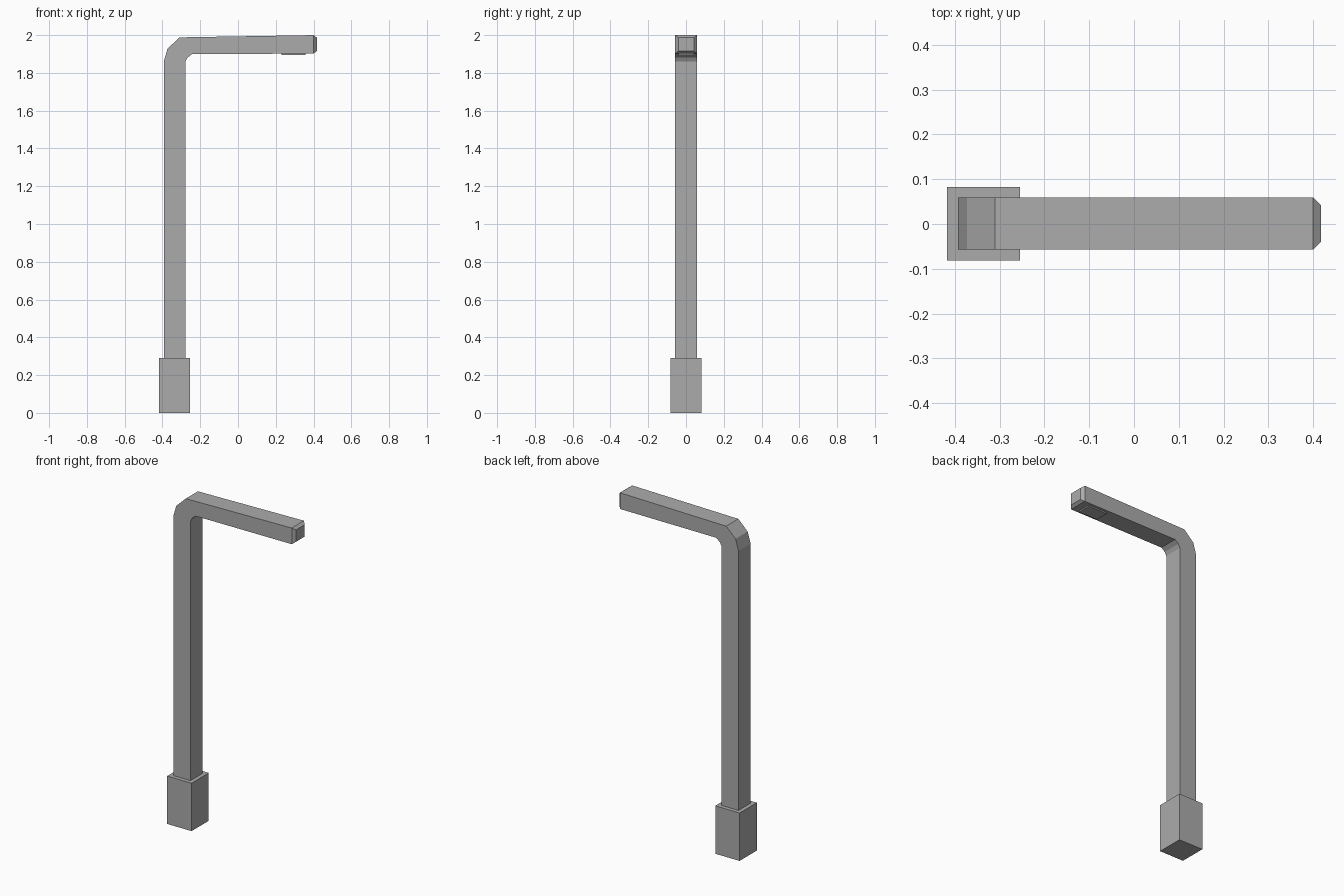
import bpy, bmesh

if "Cube" in bpy.data.objects:
    bpy.data.objects.remove(bpy.data.objects["Cube"])

YC = 0.001   # centre line of the pole in y

# Dark grey metal
metal = bpy.data.materials.new("dark_grey")
metal.diffuse_color = (0.41, 0.41, 0.41, 1)
metal.use_nodes = True
metal.node_tree.nodes["Principled BSDF"].inputs["Base Color"].default_value = metal.diffuse_color


def finish(name, bm):
    bmesh.ops.recalc_face_normals(bm, faces=bm.faces)
    mesh = bpy.data.meshes.new(name)
    bm.to_mesh(mesh)
    bm.free()
    mesh.materials.append(metal)
    ob = bpy.data.objects.new(name, mesh)
    bpy.context.collection.objects.link(ob)
    return ob


def box(name, x0, x1, half_y, z0, z1):
    bm = bmesh.new()
    bmesh.ops.create_cube(bm, size=1)
    for v in bm.verts:
        v.co.x = x1 if v.co.x > 0 else x0
        v.co.y = YC + (half_y if v.co.y > 0 else -half_y)
        v.co.z = z1 if v.co.z > 0 else z0
    return finish(name, bm)


# Thick square base
box("base", -0.417, -0.254, 0.082, 0, 0.29)

# Bent pole: square sections given as (outer point, inner point) in x, z
sections = [
    ((-0.393, 0.29), (-0.278, 0.29)),
    ((-0.393, 1.86), (-0.278, 1.86)),
    ((-0.373, 1.928), (-0.267, 1.881)),
    ((-0.310, 1.988), (-0.243, 1.900)),
    ((0.400, 2.000), (0.400, 1.902)),
    ((0.417, 1.987), (0.417, 1.915)),   # tapered tip
]
half_widths = [0.058] * 5 + [0.041]
bm = bmesh.new()
rings = []
for (o, i), h in zip(sections, half_widths):
    rings.append([bm.verts.new((p[0], YC + s * h, p[1]))
                  for p, s in ((o, -1), (o, 1), (i, 1), (i, -1))])
for a, b in zip(rings, rings[1:]):
    for k in range(4):
        n = (k + 1) % 4
        bm.faces.new((a[k], a[n], b[n], b[k]))
bm.faces.new(rings[0])
bm.faces.new(rings[-1])
finish("pole_and_arm", bm)

# Flat lamp panel under the arm
box("lamp_panel", 0.23, 0.357, 0.042, 1.894, 1.91)
